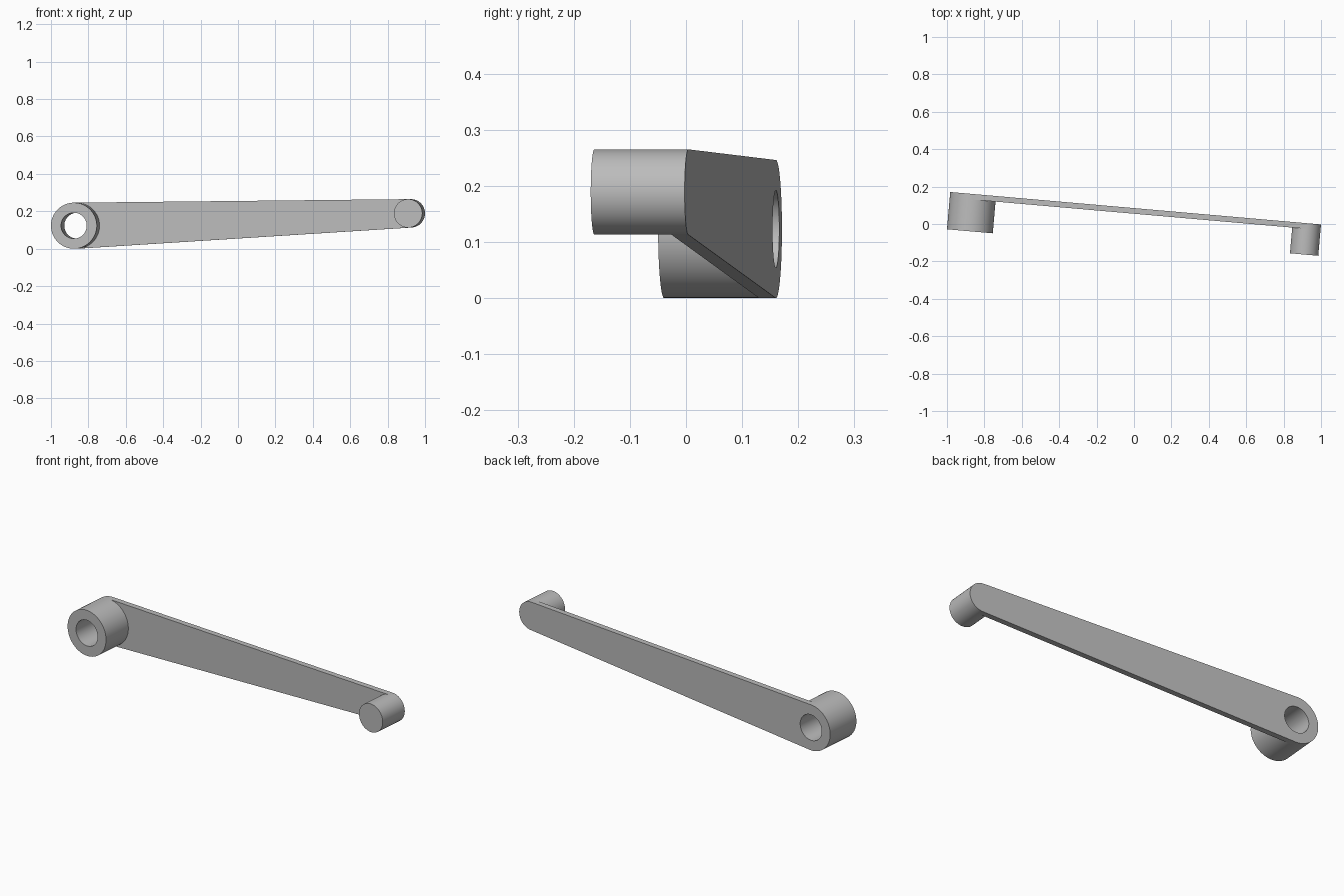
import bpy, bmesh, math
from mathutils import Matrix, Vector

cube = bpy.data.objects.get("Cube")
if cube:
    bpy.data.objects.remove(cube, do_unlink=True)

# Dimensions, measured along the arm
LENGTH, TILT, PLATE = 1.99, math.radians(-5), 0.03
BOSS_R, BOSS_LEN, BORE_R = 0.123, 0.2, 0.069
PIN_R, PIN_LEN = 0.076, 0.168
STEPS = 40
boss_c = Vector((BOSS_R, 0, BOSS_R))
pin_c = Vector((LENGTH - PIN_R, 0, 0.189))

# The straight sides of the arm touch both circles at angles lean +/- spread
axis = pin_c - boss_c
lean = math.atan2(axis.z, axis.x)
spread = math.acos((BOSS_R - PIN_R) / axis.length)

bm = bmesh.new()


def circle(centre, radius):
    """Ring of verts: first half faces the pin end, second half the boss end."""
    near = [lean - spread + 2 * spread * k / STEPS for k in range(STEPS)]
    far = [lean + spread + 2 * (math.pi - spread) * k / STEPS for k in range(STEPS)]
    return [bm.verts.new(centre + radius * Vector((math.cos(a), 0, math.sin(a))))
            for a in near + far]


def extrude(faces, depth, keep=False):
    """Push faces toward the front and return the moved faces."""
    result = bmesh.ops.extrude_face_region(bm, geom=faces, use_keep_orig=keep)["geom"]
    verts = [g for g in result if isinstance(g, bmesh.types.BMVert)]
    bmesh.ops.translate(bm, verts=verts, vec=(0, -depth, 0))
    return [g for g in result if isinstance(g, bmesh.types.BMFace)]


def within(faces, centre, radius):
    return [f for f in faces
            if (Vector((f.calc_center_median().x, 0, f.calc_center_median().z))
                - centre).length < radius]


# Flat outline: boss ring, pin disc and the web between them
outer, bore, pin = circle(boss_c, BOSS_R), circle(boss_c, BORE_R), circle(pin_c, PIN_R)
count = 2 * STEPS
for k in range(count):
    n = (k + 1) % count
    bm.faces.new((outer[k], outer[n], bore[n], bore[k]))
bm.faces.new(pin)
pin_side = [pin[-k % count] for k in range(STEPS + 1)]
for k in range(STEPS):
    bm.faces.new((outer[k], pin_side[k], pin_side[k + 1], outer[k + 1]))

# Plate thickness, then the raised boss and pin
front = extrude(bm.faces[:], PLATE, keep=True)
boss_faces = within(front, boss_c, BOSS_R)
pin_faces = within(front, pin_c, PIN_R)
extrude(boss_faces, BOSS_LEN - PLATE)
extrude(pin_faces, PIN_LEN - PLATE)
bmesh.ops.recalc_face_normals(bm, faces=bm.faces[:])

# Swing the whole arm slightly about the vertical
bm.transform(Matrix.Translation((-0.9826, 0.171, 0)) @ Matrix.Rotation(TILT, 4, "Z"))

mesh = bpy.data.meshes.new("crank_arm")
bm.to_mesh(mesh)
bm.free()
arm = bpy.data.objects.new("crank_arm", mesh)
bpy.context.collection.objects.link(arm)

# Plain grey finish
grey = bpy.data.materials.new("plain_grey")
grey.use_nodes = True
colour = (0.5, 0.5, 0.5, 1)
grey.diffuse_color = colour
grey.node_tree.nodes["Principled BSDF"].inputs["Base Color"].default_value = colour
mesh.materials.append(grey)

bpy.context.view_layer.objects.active = arm
arm.select_set(True)
bpy.ops.object.shade_smooth_by_angle(angle=math.radians(30))
